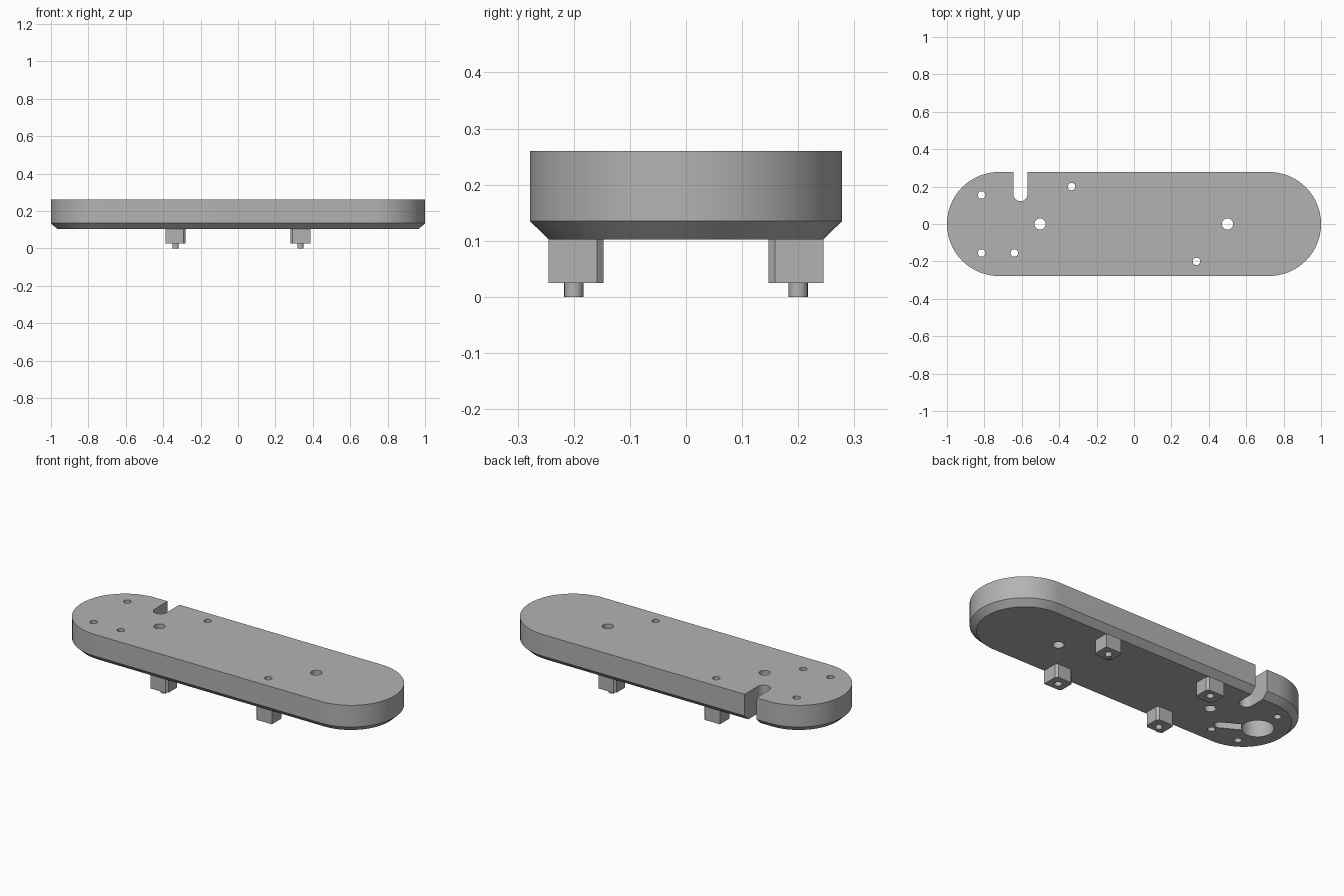
import bpy, bmesh, math
from mathutils import Vector

cube = bpy.data.objects.get("Cube")
if cube:
    bpy.data.objects.remove(cube, do_unlink=True)

grey = bpy.data.materials.new("mid grey")
grey.use_nodes = True
colour = (0.45, 0.45, 0.45, 1)
grey.diffuse_color = colour
grey.node_tree.nodes["Principled BSDF"].inputs["Base Color"].default_value = colour


def capsule(a, b, r, n=32):
    """Outline of a rounded slot from a to b; a circle when a equals b."""
    a, b = Vector(a), Vector(b)
    d = b - a
    start = math.atan2(d.y, d.x) - math.pi / 2
    pts = []
    for centre, base in ((b, start), (a, start + math.pi)):
        last = n + 1 if d.length else n
        for i in range(last):
            t = base + math.pi * i / n
            pts.append(centre + r * Vector((math.cos(t), math.sin(t))))
    return pts


def loft(name, layers):
    """Solid through stacked outlines, given as (outline, z) from the bottom up."""
    bm = bmesh.new()
    rings = [[bm.verts.new((p[0], p[1], z)) for p in pts] for pts, z in layers]
    bm.faces.new(rings[0][::-1])
    bm.faces.new(rings[-1])
    for low, high in zip(rings, rings[1:]):
        for i in range(len(low)):
            j = (i + 1) % len(low)
            bm.faces.new((low[i], low[j], high[j], high[i]))
    bmesh.ops.recalc_face_normals(bm, faces=bm.faces)
    mesh = bpy.data.meshes.new(name)
    bm.to_mesh(mesh)
    bm.free()
    mesh.materials.append(grey)
    obj = bpy.data.objects.new(name, mesh)
    bpy.context.collection.objects.link(obj)
    return obj


def activate(obj):
    bpy.ops.object.select_all(action="DESELECT")
    obj.select_set(True)
    bpy.context.view_layer.objects.active = obj


def cut(obj, a, b, r, z0, z1, n=12):
    """Cut a rounded slot or round hole out of a solid."""
    outline = capsule(a, b, r, n)
    cutter = loft("cutter", [(outline, z0), (outline, z1)])
    cutter.hide_render = True
    mod = obj.modifiers.new("cut", "BOOLEAN")
    mod.operation, mod.solver, mod.object = "DIFFERENCE", "EXACT", cutter
    activate(obj)
    bpy.ops.object.modifier_apply(modifier=mod.name)
    bpy.data.objects.remove(cutter, do_unlink=True)


def finish(obj):
    activate(obj)
    bpy.ops.object.shade_smooth_by_angle(angle=math.radians(30))


# Long rounded body with a chamfered underside
bottom, shoulder, top = 0.102, 0.135, 0.26
left, right = (-0.722, 0), (0.722, 0)
body = loft("body", [
    (capsule(left, right, 0.244), bottom),
    (capsule(left, right, 0.278), shoulder),
    (capsule(left, right, 0.278), top),
])

# Open notch in the back edge
cut(body, (-0.607, 0.16), (-0.607, 0.4), 0.038, -0.1, 0.4)

# Blind keyhole pocket in the underside
pocket_top = 0.21
cut(body, (-0.815, 0), (-0.815, 0), 0.083, 0, pocket_top, 24)
cut(body, (-0.815, 0), (-0.645, -0.095), 0.028, 0, pocket_top)

# Through holes
for x, y, r in ((-0.502, 0, 0.03), (0.5, 0, 0.03),
                (-0.815, 0.155, 0.02), (-0.815, -0.155, 0.02), (-0.64, -0.155, 0.02),
                (-0.334, 0.2, 0.02), (0.334, -0.2, 0.02)):
    cut(body, (x, y), (x, y), r, -0.1, 0.4)
finish(body)

# Four feet: one diagonal pair is drilled, the other pair carries pins
c = 0.012
for sx, side in ((-1, "right"), (1, "left")):
    for sy, end in ((-1, "front"), (1, "back")):
        x0, x1, y0, y1 = 0.28, 0.388, 0.147, 0.245
        outline = [(x0 + c, y0), (x1 - c, y0), (x1, y0 + c), (x1, y1),
                   (x0 + c, y1), (x0, y1 - c), (x0, y0 + c)]
        outline = [(sx * x, sy * y) for x, y in outline]
        foot = loft(f"{end}_{side}_foot", [(outline, 0.025), (outline, bottom + 0.002)])
        spot = (sx * 0.334, sy * 0.2)
        if sx * sy < 0:
            cut(foot, spot, spot, 0.02, -0.1, 0.4)
        else:
            ring = capsule(spot, spot, 0.017, 12)
            finish(loft(f"{end}_{side}_pin", [(ring, 0), (ring, 0.03)]))
        finish(foot)
